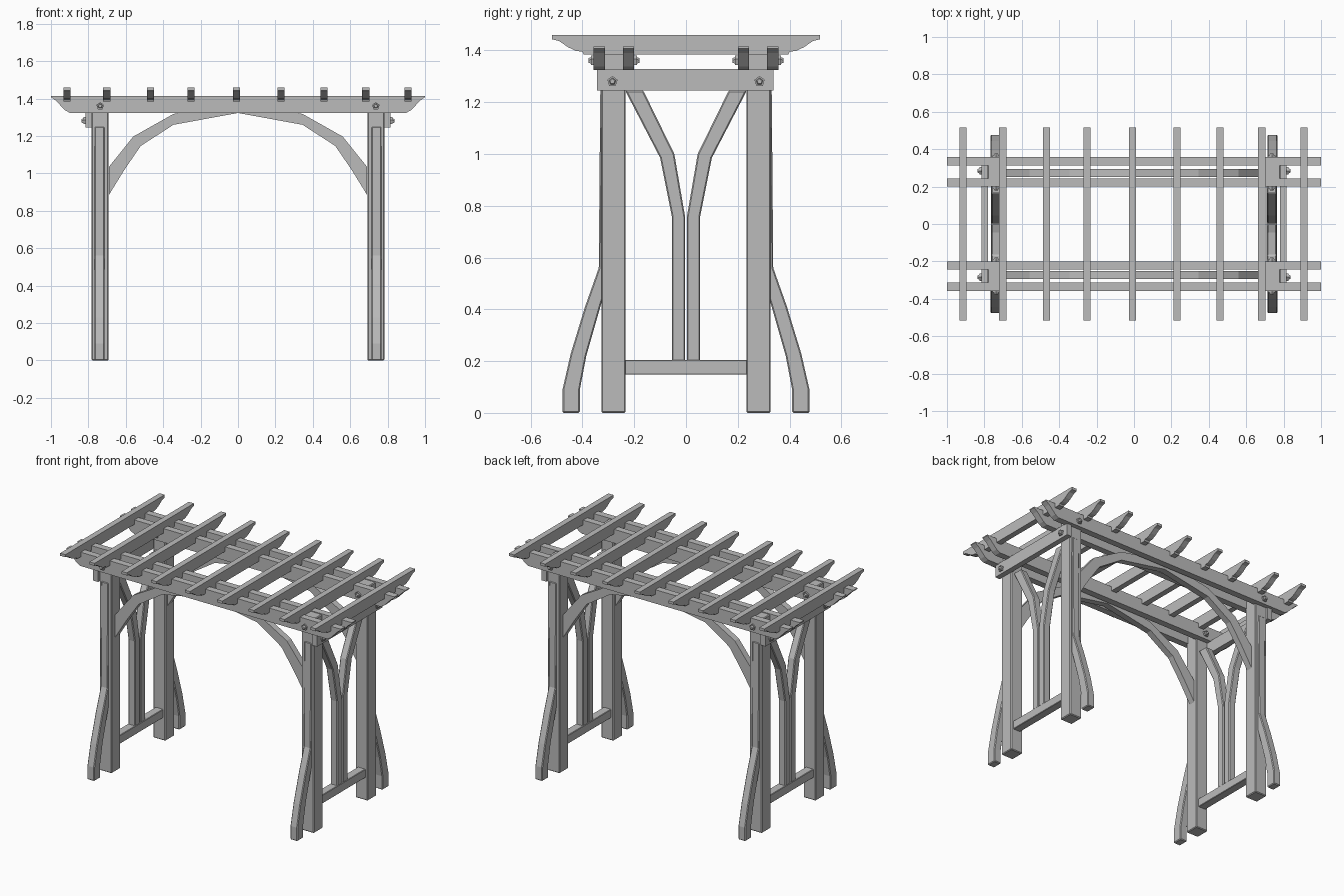
import bpy, bmesh, math
from mathutils import Vector

cube = bpy.data.objects.get("Cube")
if cube:
    bpy.data.objects.remove(cube, do_unlink=True)

# Weathered timber, one flat colour
wood = bpy.data.materials.new("grey_timber")
wood.use_nodes = True
tone = (0.5, 0.5, 0.5, 1)
wood.diffuse_color = tone
wood.node_tree.nodes["Principled BSDF"].inputs["Base Color"].default_value = tone


def prism(name, profile, axis, centre, width, chamfer=0):
    """Extrude a closed 2D profile (XZ for axis y, YZ for axis x)."""
    bm = bmesh.new()

    def place(p, d):
        return (p[0], d, p[1]) if axis == "y" else (d, p[0], p[1])

    rings = [[bm.verts.new(place(p, centre + s * width / 2)) for p in profile]
             for s in (-1, 1)]
    n = len(profile)
    for ring in rings:
        bm.faces.new(ring)
    for i in range(n):
        j = (i + 1) % n
        bm.faces.new((rings[0][i], rings[0][j], rings[1][j], rings[1][i]))
    bmesh.ops.recalc_face_normals(bm, faces=bm.faces)
    return finish(name, bm, chamfer)


def finish(name, bm, chamfer=0):
    mesh = bpy.data.meshes.new(name)
    bm.to_mesh(mesh)
    bm.free()
    mesh.materials.append(wood)
    ob = bpy.data.objects.new(name, mesh)
    bpy.context.collection.objects.link(ob)
    if chamfer:
        mod = ob.modifiers.new("chamfer", "BEVEL")
        mod.width = chamfer
        mod.segments = 1
        mod.limit_method = "ANGLE"
        mod.angle_limit = math.radians(50)
    return ob


def rect(a0, a1, b0, b1):
    return [(a0, b0), (a1, b0), (a1, b1), (a0, b1)]


def flip(points, s):
    return [(a * s, b) for a, b in points]


def mirrored(half):
    """Complete a half profile across the vertical axis."""
    return half + [(-a, b) for a, b in reversed(half) if abs(a) > 1e-6]


def bolt(name, position, direction):
    """Five-sided washer with a smaller tapered head."""
    bm = bmesh.new()
    d = Vector(direction)
    turn = d.to_track_quat("Z", "Y").to_matrix().to_4x4()
    for r1, r2, depth, offset in ((0.021, 0.021, 0.012, 0.004),
                                  (0.015, 0.010, 0.012, 0.014)):
        made = bmesh.ops.create_cone(bm, cap_ends=True, segments=5,
                                     radius1=r1, radius2=r2, depth=depth)
        for v in made["verts"]:
            v.co = turn @ (v.co + Vector((0, 0, offset))) + Vector(position)
    return finish(name, bm)


SIDES = ((1, "left"), (-1, "right"))
ENDS = ((-1, "front"), (1, "back"))
POST_X, POST_Y = 0.737, 0.28

# Half outlines of the curved timbers
foot = [(0.41, 0), (0.477, 0), (0.477, 0.09), (0.445, 0.23), (0.39, 0.41),
        (0.337, 0.56), (0.331, 1.25), (0.29, 1.25), (0.29, 0.52),
        (0.325, 0.43), (0.385, 0.22), (0.41, 0.09)]
fork = [(0.003, 0.2), (0.055, 0.2), (0.055, 0.76), (0.1, 0.985),
        (0.235, 1.245), (0.165, 1.245), (0.045, 1.0), (0.003, 0.755)]

for sx, side in SIDES:
    x = sx * POST_X
    for sy, end in ENDS:
        tag = f"{end}_{side}"
        y = sy * POST_Y
        # Main post and its flared foot brace
        prism(f"post_{tag}", rect(y - 0.047, y + 0.047, 0, 1.41), "x", x, 0.09, 0.005)
        prism(f"foot_brace_{tag}", flip(foot, sy), "x", sx * 0.74, 0.052, 0.005)
        # Half of the forked side brace
        prism(f"forked_brace_{tag}", flip(fork, sy), "x", x, 0.05, 0.005)
        # Bolts through the beams and the side plate
        bolt(f"beam_bolt_{tag}", (x, sy * 0.356, 1.36), (0, sy, 0))
        bolt(f"beam_nut_{tag}", (x, sy * 0.2, 1.36), (0, -sy, 0))
        bolt(f"plate_bolt_{tag}", (sx * 0.816, sy * 0.284, 1.28), (sx, 0, 0))
    # Low rail and high side plate joining each pair of posts
    prism(f"low_rail_{side}", rect(-0.24, 0.24, 0.148, 0.205), "x", x, 0.055, 0.003)
    prism(f"side_plate_{side}", rect(-0.343, 0.338, 1.245, 1.328), "x", sx * 0.798, 0.037)

# Paired long beams with swept ends
beam = mirrored([(-1, 1.415), (-1, 1.408), (-0.975, 1.39),
                 (-0.925, 1.338), (-0.9, 1.324)])
# Arched brace between the posts
arch = [(-0.69, 0.885), (-0.607, 1.02), (-0.52, 1.147), (-0.345, 1.26), (0, 1.323)]
crown = [(-0.345, 1.318), (-0.56, 1.197), (-0.69, 1.035)]
arch_outline = (arch + flip(arch[-2::-1], -1) + flip(crown[::-1], -1)
                + [(0, 1.385)] + crown)
for sy, end in ENDS:
    prism(f"outer_beam_{end}", beam, "y", sy * 0.335, 0.044)
    prism(f"inner_beam_{end}", beam, "y", sy * 0.222, 0.044)
    prism(f"arch_brace_{end}", arch_outline, "y", sy * 0.272, 0.042)

# Rafters laid across the beams
rafter = mirrored([(-0.517, 1.46), (-0.517, 1.443), (-0.49, 1.436),
                   (-0.455, 1.412), (-0.425, 1.398), (-0.4, 1.395), (-0.395, 1.385)])
for i, x in enumerate((-0.915, -0.702, -0.467, -0.252, -0.007, 0.229, 0.459, 0.683, 0.909)):
    prism(f"rafter_{i + 1}", rafter, "x", x, 0.038)
